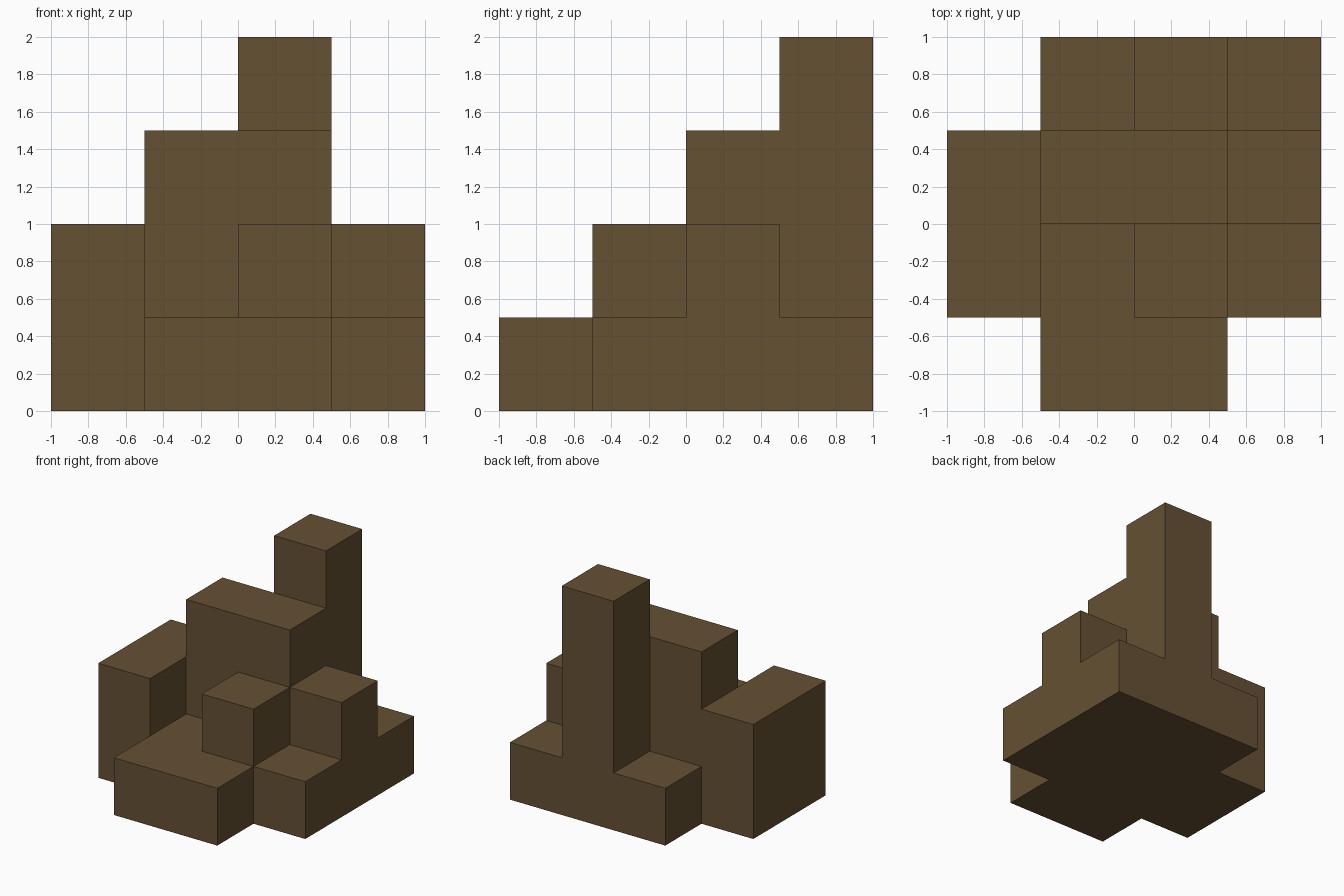
import bpy
import bmesh
import math
from mathutils import Vector

default = bpy.data.objects.get("Cube")
if default:
    bpy.data.objects.remove(default, do_unlink=True)

# One flat earthy brown
brown = bpy.data.materials.new("earth_brown")
brown.use_nodes = True
colour = (0.130, 0.082, 0.033, 1.0)
brown.diffuse_color = colour
brown.node_tree.nodes["Principled BSDF"].inputs["Base Color"].default_value = colour

# Stack heights in blocks: rows run front to back, columns run along x
UNIT = 0.5
HEIGHTS = [
    (0, 1, 1, 0),
    (2, 1, 2, 1),
    (2, 3, 3, 2),
    (0, 1, 4, 1),
]
AXES = [Vector((1, 0, 0)), Vector((0, 1, 0)), Vector((0, 0, 1))]


def filled(cell):
    x, y, z = (round(c) for c in cell)
    return 0 <= x < 4 and 0 <= y < 4 and 0 <= z < HEIGHTS[y][x]


def add_face(bm, cell, axis, sign):
    """Add the side of a block that looks along the signed axis."""
    normal = AXES[axis] * sign
    u, v = AXES[(axis + 1) % 3], AXES[(axis + 2) % 3] * sign
    centre = cell + Vector((-1.5, -1.5, 0.5)) + normal / 2
    corners = [(-1, -1), (1, -1), (1, 1), (-1, 1)]
    bm.faces.new([bm.verts.new((centre + (u * a + v * b) / 2) * UNIT)
                  for a, b in corners])


# Stepped block tower: only the outer skin of the stacked blocks
bm = bmesh.new()
for y, row in enumerate(HEIGHTS):
    for x, height in enumerate(row):
        for z in range(height):
            cell = Vector((x, y, z))
            for axis in range(3):
                for sign in (-1, 1):
                    if not filled(cell + AXES[axis] * sign):
                        add_face(bm, cell, axis, sign)

# Weld the skin and merge flat areas into single faces
bmesh.ops.remove_doubles(bm, verts=bm.verts, dist=0.001)
bmesh.ops.dissolve_limit(bm, angle_limit=math.radians(1),
                         verts=bm.verts, edges=bm.edges)

mesh = bpy.data.meshes.new("stepped_block_tower")
bm.to_mesh(mesh)
bm.free()
mesh.materials.append(brown)
tower = bpy.data.objects.new("stepped_block_tower", mesh)
bpy.context.collection.objects.link(tower)
